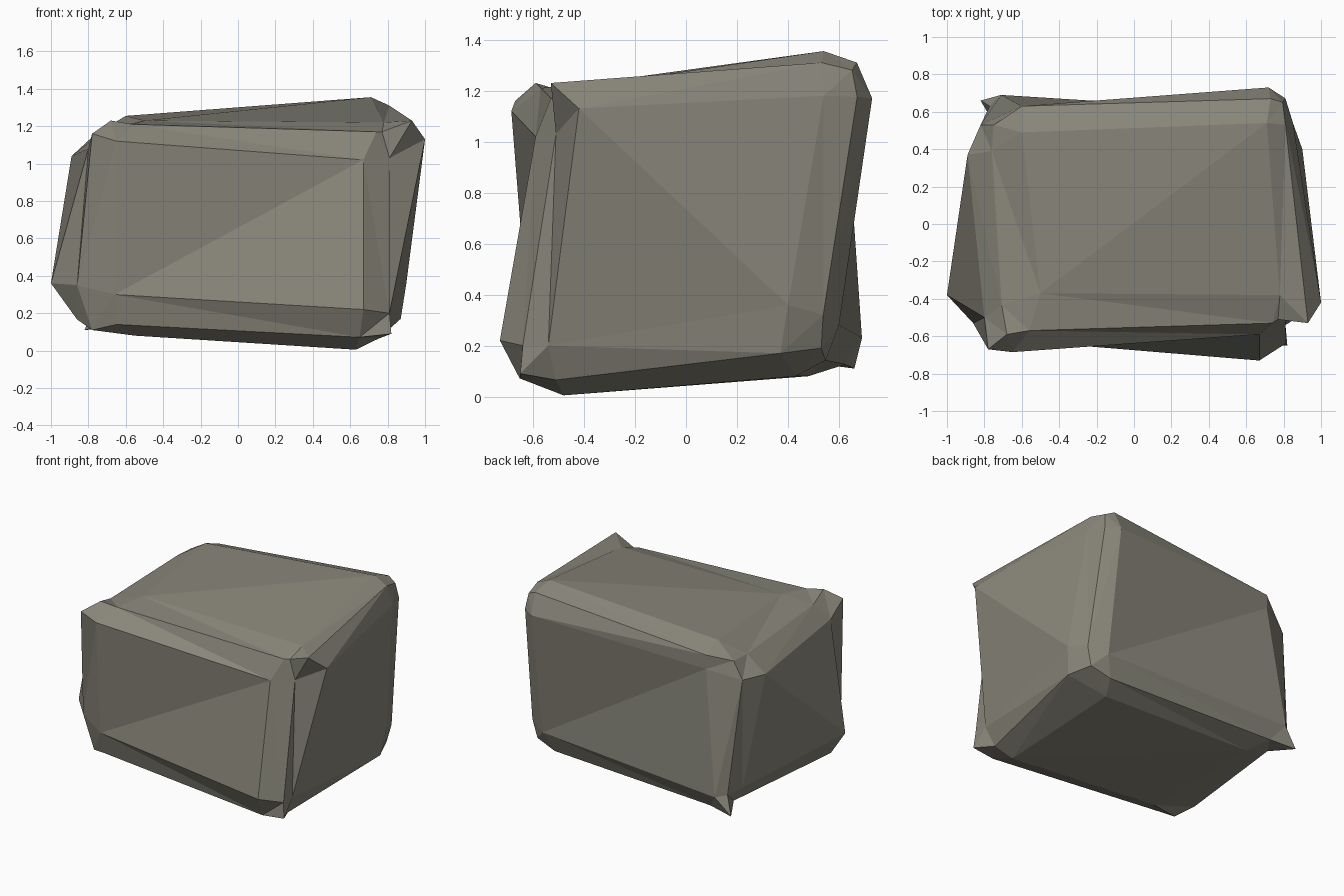
import bpy, bmesh
from mathutils import Vector

if "Cube" in bpy.data.objects:
    bpy.data.objects.remove(bpy.data.objects["Cube"])

# Each rounded corner: where it touches the side (x), front/back (y) and top/bottom (z) faces.
# Corner names: L/R, F/B (front/back), D/U (down/up).
CORNERS = {
    "LFD": [(-1.0, -.38, .36), (-.66, -.62, .30), (-.55, -.45, .08)],
    "RFD": [(.81, -.54, .20), (.67, -.73, .22), (.63, -.48, .005)],
    "LBD": [(-.80, .50, .25), (-.71, .69, .23), (-.55, .48, .08)],
    "RBD": [(.90, .40, .36), (.72, .60, .28), (.60, .43, .08)],
    "LFU": [(-.80, -.50, 1.08), (-.65, -.685, 1.12), (-.50, -.37, 1.23)],
    "RFU": [(1.0, -.42, 1.13), (.67, -.59, 1.02), (.78, -.38, 1.22)],
    "LBU": [(-.89, .37, 1.04), (-.60, .63, 1.10), (-.60, .49, 1.255)],
    "RBU": [(.85, .54, 1.18), (.72, .73, 1.17), (.71, .54, 1.355)],
}
# Chips and knocks: bevel points moved away from a regular rounding.
CHIPS = {
    "RFU": {"xy": (.81, -.51, 1.03), "xz": (.93, -.53, 1.23),
            "yz": (.74, -.53, 1.17), "xyz": (.77, -.51, 1.17)},
    "LFU": {"xy": (-.78, -.67, 1.16), "yz": (-.56, -.57, 1.21),
            "xyz": (-.68, -.59, 1.23)},
    "LBU": {"xy": (-.82, .53, 1.04), "xz": (-.76, .39, 1.16),
            "yz": (-.60, .63, 1.20), "xyz": (-.75, .53, 1.16)},
    "RFD": {"xy": (.81, -.64, .20), "xyz": (.82, -.65, .09)},
    "LFD": {"xy": (-.86, -.53, .35), "yz": (-.65, -.58, .14),
            "xyz": (-.78, -.52, .11)},
    "RBU": {"xz": (.81, .53, 1.31), "yz": (.73, .67, 1.31)},
    "RBD": {"xz": (.87, .37, .17), "xyz": (.81, .53, .19)},
    "LBD": {"xyz": (-.82, .66, .11)},
}
LETTERS = ["LR", "FB", "DU"]
AXES = "xyz"

bm = bmesh.new()
verts = {}

# Corner points: touch points, bevel midpoints and the corner tip
for name, touch in CORNERS.items():
    touch = [Vector(p) for p in touch]
    for key in ("x", "y", "z", "xy", "yz", "xz", "xyz"):
        ids = [AXES.index(k) for k in key]
        mean = sum((touch[i] for i in ids), Vector()) / len(ids)
        sharp = mean.copy()
        for i in ids:
            sharp[i] = touch[i][i]
        co = CHIPS[name].get(key, mean.lerp(sharp, .38))
        verts[name, key] = bm.verts.new(co)


def face(*keys):
    return bm.faces.new([verts[k] for k in keys])


def corner(a, la, b, lb, c, lc):
    letters = {a: la, b: lb, c: lc}
    return "".join(letters[i] for i in range(3))


def key(*ids):
    return "".join(AXES[i] for i in sorted(ids))


# Large sides, each split along its own diagonal
DIAGONALS = {"L": ("LFD", "LBU"), "R": ("RFU", "RBD"), "F": ("LFD", "RFU"),
             "B": ("RBD", "LBU"), "U": ("LFU", "RBU"), "D": ("LBD", "RFD")}
for a in range(3):
    for side in LETTERS[a]:
        d1, d2 = DIAGONALS[side]
        for other in [n for n in CORNERS if n[a] == side and n not in (d1, d2)]:
            face((d1, AXES[a]), (d2, AXES[a]), (other, AXES[a]))

# Two bevel bands along each edge
for a in range(3):
    b, c = [i for i in range(3) if i != a]
    for lb in LETTERS[b]:
        for lc in LETTERS[c]:
            n1, n2 = [corner(a, la, b, lb, c, lc) for la in LETTERS[a]]
            mid = key(b, c)
            for k in (AXES[b], AXES[c]):
                face((n1, k), (n2, k), (n2, mid), (n1, mid))

# Three facets on each corner
for n in CORNERS:
    for k, m1, m2 in (("x", "xy", "xz"), ("y", "xy", "yz"), ("z", "yz", "xz")):
        face((n, k), (n, m1), (n, "xyz"), (n, m2))

bmesh.ops.recalc_face_normals(bm, faces=bm.faces)
bmesh.ops.triangulate(bm, faces=bm.faces)

mesh = bpy.data.meshes.new("rock")
bm.to_mesh(mesh)
bm.free()

stone = bpy.data.materials.new("grey brown stone")
stone.diffuse_color = (.25, .24, .195, 1)
stone.use_nodes = True
stone.node_tree.nodes["Principled BSDF"].inputs["Base Color"].default_value = stone.diffuse_color
mesh.materials.append(stone)
rock = bpy.data.objects.new("rock", mesh)
bpy.context.collection.objects.link(rock)
